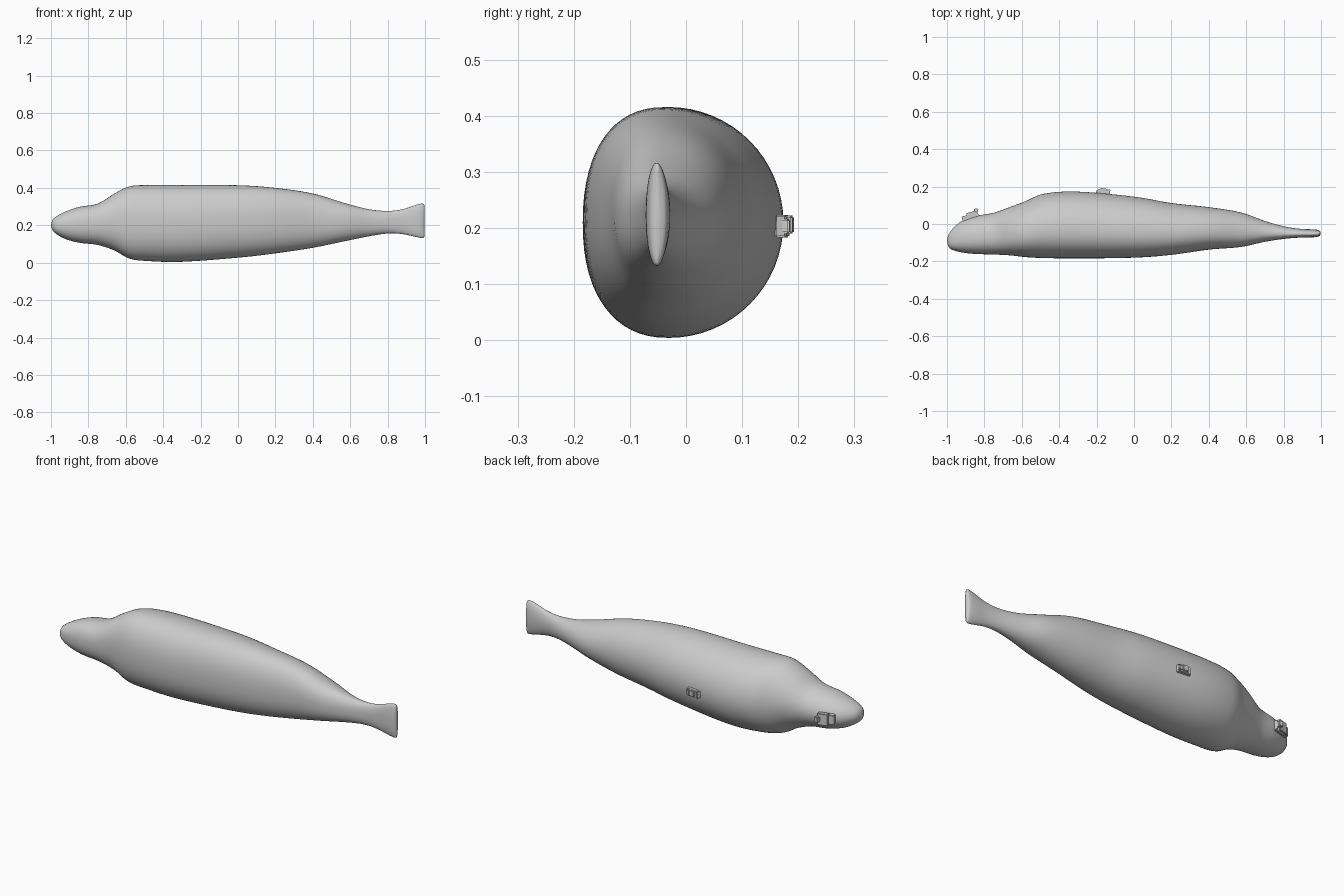
import bpy
import bmesh
from math import cos, sin, pi
from mathutils import Vector, Matrix

default_cube = bpy.data.objects.get("Cube")
if default_cube:
    bpy.data.objects.remove(default_cube, do_unlink=True)


def make_material(name, colour):
    mat = bpy.data.materials.new(name)
    mat.use_nodes = True
    mat.diffuse_color = colour
    mat.node_tree.nodes["Principled BSDF"].inputs["Base Color"].default_value = colour
    return mat


grey = make_material("plain grey", (0.6, 0.6, 0.6, 1))


def finish(name, bm, smooth_angle):
    bmesh.ops.recalc_face_normals(bm, faces=bm.faces)
    mesh = bpy.data.meshes.new(name)
    bm.to_mesh(mesh)
    bm.free()
    obj = bpy.data.objects.new(name, mesh)
    bpy.context.collection.objects.link(obj)
    mesh.materials.append(grey)
    bpy.ops.object.select_all(action="DESELECT")
    bpy.context.view_layer.objects.active = obj
    obj.select_set(True)
    bpy.ops.object.shade_smooth_by_angle(angle=smooth_angle)
    return obj


# Body stations from nose to tail fluke: x, bottom, top, front, back
STATIONS = [
    (-1, .198, .202, -.092, -.088),
    (-.985, .165, .237, -.13, -.045),
    (-.93, .13, .27, -.15, .01),
    (-.85, .107, .298, -.16, .042),
    (-.75, .095, .316, -.163, .06),
    (-.66, .065, .37, -.168, .092),
    (-.58, .022, .408, -.177, .122),
    (-.48, .009, .415, -.182, .162),
    (-.3, .005, .415, -.184, .173),
    (0, .027, .414, -.18, .146),
    (.2, .05, .4, -.165, .112),
    (.4, .08, .37, -.137, .09),
    (.57, .115, .319, -.123, .062),
    (.7, .141, .286, -.095, .016),
    (.8, .156, .277, -.08, -.012),
    (.88, .153, .286, -.073, -.025),
    (.96, .136, .312, -.071, -.029),
    (.99, .133, .315, -.065, -.034),
    (.998, .145, .303, -.054, -.046),
]


def spline(points, steps):
    """Smooth curve through the points, in any number of dimensions."""
    pts = [Vector(p) for p in points]
    last = len(pts) - 1
    for i in range(last):
        a, b = pts[max(i - 1, 0)], pts[i]
        c, d = pts[i + 1], pts[min(i + 2, last)]
        for s in range(steps):
            t = s / steps
            yield (b * 2 + (c - a) * t + (a * 2 - b * 5 + c * 4 - d) * t ** 2
                   + (b * 3 - a - c * 3 + d) * t ** 3) / 2
    yield pts[last]


def signed_power(value, exponent):
    return abs(value) ** exponent * (1 if value >= 0 else -1)


# Body: flattened at the front, rounder at the back
SIDES = 64
bm = bmesh.new()
rings = []
for x, low, high, front, back in spline(STATIONS, 6):
    mid_y = front + (back - front) * .43
    mid_z, half = (low + high) / 2, (high - low) / 2
    ring = []
    for k in range(SIDES):
        a = 2 * pi * k / SIDES
        power = .87 if cos(a) < 0 else 1
        reach = back - mid_y if cos(a) > 0 else mid_y - front
        ring.append(bm.verts.new((x, mid_y + reach * signed_power(cos(a), power),
                                  mid_z + half * signed_power(sin(a), power))))
    rings.append(ring)
for r, s in zip(rings, rings[1:]):
    for k in range(SIDES):
        n = (k + 1) % SIDES
        bm.faces.new((r[k], r[n], s[n], s[k]))
bm.faces.new(rings[0])
bm.faces.new(rings[-1])
finish("body", bm, 1.0)


# Small tags: bevelled blocks, optionally tapered outwards
def block(name, centre, size, tilt=0, taper=1):
    bm = bmesh.new()
    bmesh.ops.create_cube(bm, size=1)
    for v in bm.verts:
        if v.co.y > 0:
            v.co.x *= taper
        v.co = Vector(a * b for a, b in zip(v.co, size))
    bmesh.ops.bevel(bm, geom=bm.edges[:], offset=.003, segments=2, affect="EDGES")
    bm.transform(Matrix.Translation(centre) @ Matrix.Rotation(tilt, 4, "Z"))
    finish(name, bm, .6)


block("head_tag_base", (-.875, .037, .203), (.09, .028, .05), .25)
block("head_tag_case", (-.868, .052, .203), (.055, .025, .062), .25)
block("head_tag_aerial", (-.846, .066, .203), (.022, .034, .03), -.2)

block("back_tag_base", (-.165, .172, .203), (.08, .02, .04), -.1, .8)
block("back_tag_case", (-.165, .182, .206), (.046, .018, .032), -.1, .7)
block("back_tag_clip", (-.137, .177, .203), (.02, .016, .026), -.1)
